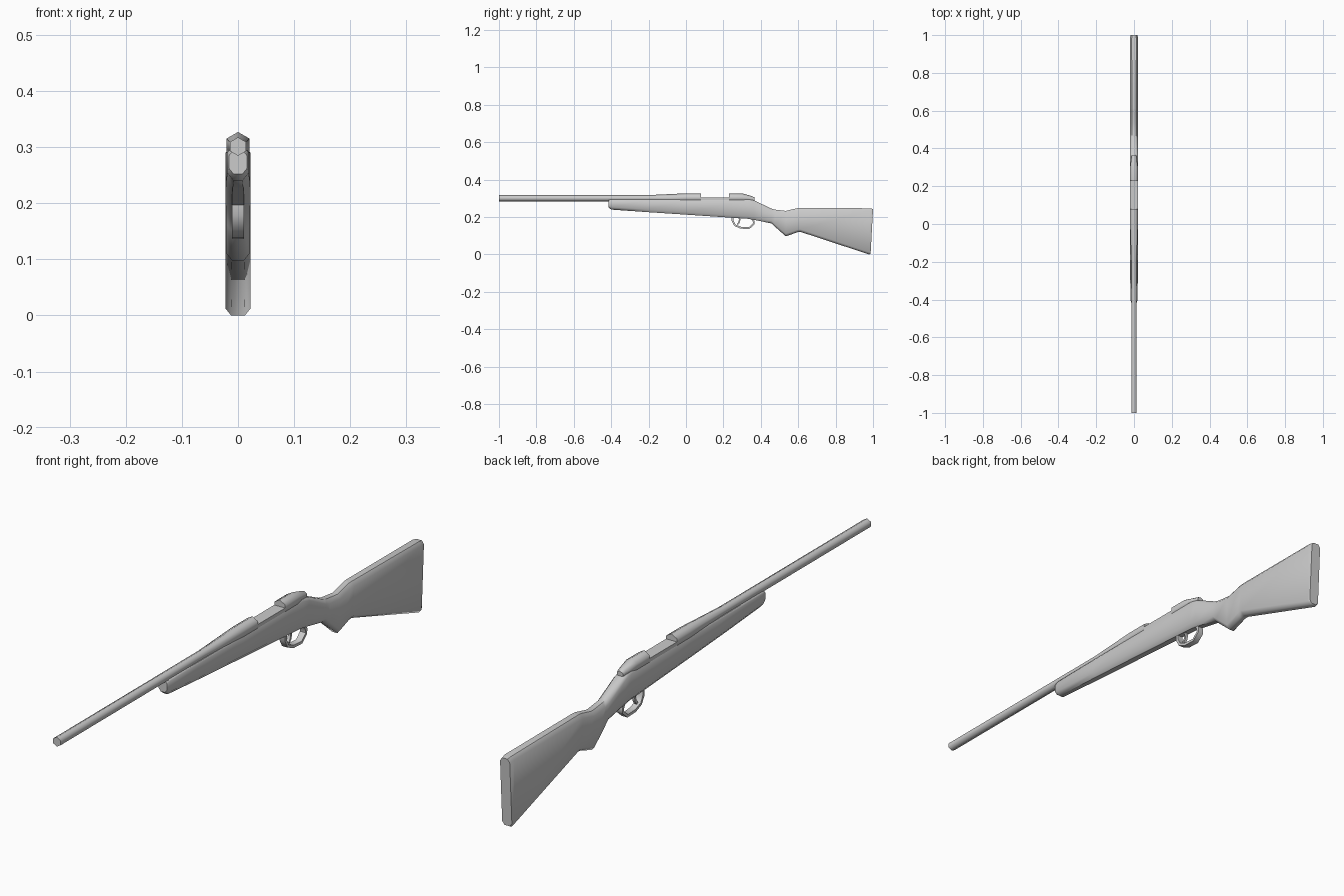
import bpy, bmesh, math

if "Cube" in bpy.data.objects:
    bpy.data.objects.remove(bpy.data.objects["Cube"])


def loft(name, rings, angle=62, closed=False):
    """Skin a row of equal-length point rings; cap the ends unless closed."""
    bm = bmesh.new()
    rows = [[bm.verts.new(p) for p in ring] for ring in rings]
    pairs = list(zip(rows, rows[1:]))
    if closed:
        pairs.append((rows[-1], rows[0]))
    n = len(rows[0])
    for a, b in pairs:
        for i in range(n):
            j = (i + 1) % n
            bm.faces.new((a[i], a[j], b[j], b[i]))
    if not closed:
        bm.faces.new(rows[0])
        bm.faces.new(rows[-1])
    bmesh.ops.recalc_face_normals(bm, faces=bm.faces)
    me = bpy.data.meshes.new(name)
    bm.to_mesh(me)
    bm.free()
    ob = bpy.data.objects.new(name, me)
    bpy.context.collection.objects.link(ob)
    bpy.ops.object.select_all(action='DESELECT')
    ob.select_set(True)
    bpy.context.view_layer.objects.active = ob
    bpy.ops.object.shade_smooth_by_angle(angle=math.radians(angle))
    return ob


def octagon(y, bottom, top, w, ct, cb):
    """Chamfered rectangle; ct and cb are the top and bottom chamfers."""
    half = [(w - cb * 0.8, bottom), (w, bottom + cb),
            (w, top - ct), (w - ct * 0.8, top)]
    return [(x, y, z) for x, z in half] + [(-x, y, z) for x, z in reversed(half)]


def hexagon(y, r, zc, cut=9):
    """Point-up hexagon, with everything above cut flattened."""
    return [(r * math.sin(k * math.pi / 3), y,
             min(zc + r * math.cos(k * math.pi / 3), cut)) for k in range(6)]


# wooden stock: y, bottom, top, half width, top chamfer, bottom chamfer
stock = [
    (-0.415, 0.252, 0.290, 0.016, 0.005, 0.010),
    (-0.400, 0.240, 0.295, 0.019, 0.005, 0.014),
    (-0.200, 0.226, 0.295, 0.021, 0.005, 0.014),
    (0.000, 0.213, 0.295, 0.022, 0.005, 0.014),
    (0.330, 0.191, 0.295, 0.022, 0.006, 0.014),
    (0.365, 0.185, 0.289, 0.022, 0.010, 0.014),
    (0.457, 0.166, 0.245, 0.021, 0.014, 0.014),
    (0.475, 0.149, 0.240, 0.021, 0.014, 0.014),
    (0.534, 0.097, 0.233, 0.021, 0.014, 0.014),
    (0.596, 0.119, 0.248, 0.021, 0.014, 0.014),
    (0.612, 0.121, 0.249, 0.022, 0.014, 0.014),
    (0.980, 0.000, 0.247, 0.022, 0.012, 0.012),
    (0.990, 0.003, 0.246, 0.021, 0.012, 0.012),
    (1.000, 0.240, 0.242, 0.018, 0.0, 0.0),
]
# the butt plate leans slightly, so its last ring is sheared
rings = [octagon(*s) for s in stock[:-2]]
rings.append([(x * 0.85, y + 0.007 + 0.013 * (z / 0.247), 0.125 + (z - 0.125) * 0.97)
              for x, y, z in rings[-1]])
loft("stock", rings, 50)

# barrel, flaring into the receiver ring
loft("barrel", [hexagon(-1.0, 0.0165, 0.301), hexagon(-0.2, 0.0165, 0.301),
                hexagon(0.0, 0.024, 0.303), hexagon(0.08, 0.024, 0.303)])
# open loading port with a flat floor
loft("loading_port", [hexagon(0.08, 0.024, 0.303, 0.304),
                      hexagon(0.23, 0.024, 0.303, 0.304)], 30)
# rear receiver bridge with sloping tail
loft("rear_bridge", [hexagon(0.23, 0.024, 0.303), hexagon(0.30, 0.024, 0.303),
                     hexagon(0.352, 0.016, 0.296), hexagon(0.365, 0.013, 0.293)])


def strap(name, path, w, t):
    """Flat strip of half width w and half thickness t along a y-z path."""
    rings = []
    for i, (y, z) in enumerate(path):
        y0, z0 = path[max(i - 1, 0)]
        y1, z1 = path[min(i + 1, len(path) - 1)]
        d = math.hypot(y1 - y0, z1 - z0)
        ny, nz = -(z1 - z0) / d * t, (y1 - y0) / d * t
        rings.append([(x, y + s * ny, z + s * nz)
                      for x, s in ((w, 1), (w, -1), (-w, -1), (-w, 1))])
    return loft(name, rings, 50)


# trigger guard loop and trigger
strap("trigger_guard", [(0.249, 0.205), (0.249, 0.180), (0.262, 0.156),
                        (0.293, 0.143), (0.337, 0.141), (0.362, 0.163),
                        (0.362, 0.177), (0.350, 0.198)], 0.011, 0.005)
strap("trigger", [(0.283, 0.205), (0.287, 0.185), (0.284, 0.172), (0.275, 0.160)],
      0.005, 0.004)
